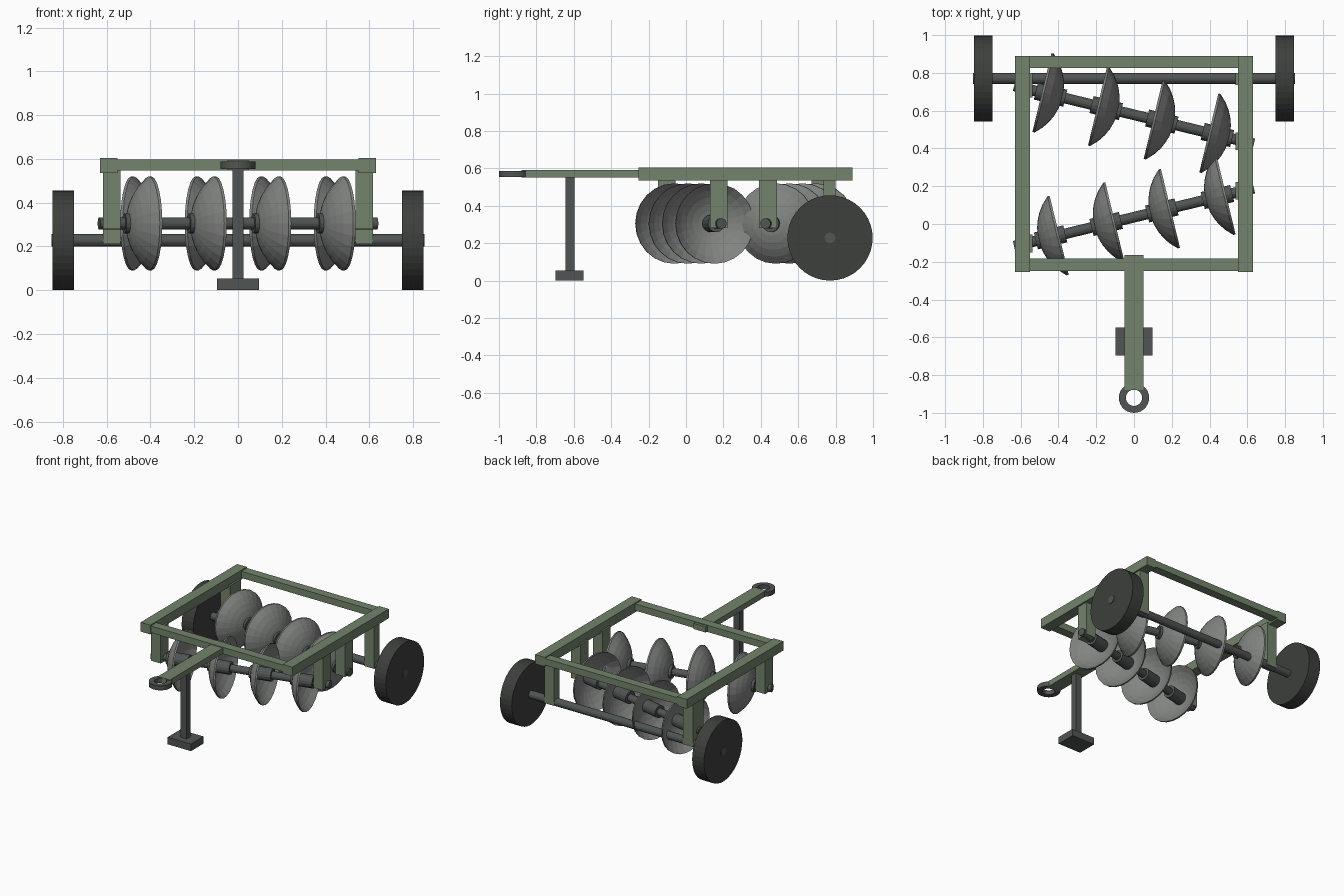
import bpy, bmesh, math
from mathutils import Matrix, Vector

if "Cube" in bpy.data.objects:
    bpy.data.objects.remove(bpy.data.objects["Cube"])


def material(name, rgb):
    m = bpy.data.materials.new(name)
    m.diffuse_color = (*rgb, 1)
    m.use_nodes = True
    m.node_tree.nodes["Principled BSDF"].inputs["Base Color"].default_value = m.diffuse_color
    return m


GREEN = material("green_paint", (0.17, 0.23, 0.15))
STEEL = material("disc_steel", (0.22, 0.23, 0.22))
IRON = material("dark_iron", (0.08, 0.09, 0.085))
RUBBER = material("rubber", (0.045, 0.05, 0.045))


def finish(name, bm, mat, matrix=None):
    bmesh.ops.recalc_face_normals(bm, faces=bm.faces[:])
    me = bpy.data.meshes.new(name)
    bm.to_mesh(me)
    bm.free()
    me.materials.append(mat)
    ob = bpy.data.objects.new(name, me)
    if matrix:
        ob.matrix_world = matrix
    bpy.context.collection.objects.link(ob)
    return ob


def box(name, x, y, z, mat):
    """Box from (min, max) pairs."""
    bm = bmesh.new()
    size = Vector((x[1] - x[0], y[1] - y[0], z[1] - z[0]))
    mid = Vector((x[0] + x[1], y[0] + y[1], z[0] + z[1])) / 2
    bmesh.ops.create_cube(bm, size=1, matrix=Matrix.Translation(mid) @ Matrix.Diagonal((*size, 1)))
    return finish(name, bm, mat)


def rod(name, radius, length, matrix, mat, sides):
    """Cylinder along the local x axis."""
    bm = bmesh.new()
    bmesh.ops.create_cone(bm, cap_ends=True, segments=sides, radius1=radius, radius2=radius,
                          depth=length, matrix=Matrix.Rotation(math.pi / 2, 4, 'Y'))
    return finish(name, bm, mat, matrix)


def lathe(name, profile, sides, matrix, mat):
    """Closed (radius, height) profile spun round the local z axis."""
    bm = bmesh.new()
    rings = []
    for i in range(sides):
        a = 2 * math.pi * i / sides
        rings.append([bm.verts.new((r * math.cos(a), r * math.sin(a), h)) for r, h in profile])
    n = len(profile)
    for i in range(sides):
        a, b = rings[i], rings[(i + 1) % sides]
        for j in range(n):
            k = (j + 1) % n
            bm.faces.new((a[j], b[j], b[k], a[k]))
    return finish(name, bm, mat, matrix)


# Frame
for side, s in (("left", -1), ("right", 1)):
    span = lambda a, b: tuple(sorted((s * a, s * b)))
    box(side + "_side_beam", span(0.55, 0.63), (-0.255, 0.89), (0.535, 0.605), GREEN)
    box(side + "_wheel_post", span(0.537, 0.617), (0.735, 0.80), (0.21, 0.55), GREEN)
box("front_cross_beam", (-0.58, 0.58), (-0.25, -0.183), (0.547, 0.597), GREEN)
box("rear_cross_beam", (-0.58, 0.58), (0.825, 0.89), (0.547, 0.597), GREEN)

# Drawbar, hitch ring and parking stand
box("drawbar", (-0.05, 0.05), (-0.88, -0.163), (0.55, 0.592), GREEN)
lathe("hitch_ring", [(0.043, -0.017), (0.08, -0.017), (0.08, 0.017), (0.043, 0.017)], 28,
      Matrix.Translation((0, -0.92, 0.57)), IRON)
box("stand_leg", (-0.025, 0.025), (-0.645, -0.597), (0.04, 0.56), IRON)
box("stand_foot", (-0.097, 0.097), (-0.697, -0.547), (0, 0.053), IRON)

# Transport wheels and axle
rod("wheel_axle", 0.029, 1.706, Matrix.Translation((0, 0.77, 0.228)), IRON, 16)
for side, s in (("left", -1), ("right", 1)):
    rod(side + "_wheel", 0.228, 0.098, Matrix.Translation((s * 0.799, 0.77, 0.228)), RUBBER, 40)

# Dished disc profile: spherical cap, rim at height 0 and dome upward
RIM, DEPTH, THICK, STEPS = 0.215, 0.10, 0.012, 5
R = (RIM ** 2 + DEPTH ** 2) / (2 * DEPTH)
radii = [0.03 + (RIM - 0.03) * i / STEPS for i in range(STEPS + 1)]
cap = [(r, math.sqrt(R * R - r * r) - (R - DEPTH)) for r in radii]
dish = cap + [(r, h - THICK) for r, h in reversed(cap)]

# Two angled disc gangs, dished in opposite directions
TILT = math.radians(13.6)
for gang, cy, tilt, dome in (("front", 0.036, TILT, -1), ("rear", 0.578, -TILT, 1)):
    base = Matrix.Translation((0, cy, 0.305)) @ Matrix.Rotation(tilt, 4, 'Z')
    rod(gang + "_gang_shaft", 0.028, 1.306, base, IRON, 14)
    for i in range(4):
        at = base @ Matrix.Translation(((i - 1.5) * 0.303, 0, 0))
        rod(f"{gang}_hub_{i + 1}", 0.046, 0.16, at, IRON, 16)
        lathe(f"{gang}_disc_{i + 1}", dish, 24,
              at @ Matrix.Translation((-dome * 0.035, 0, 0))
              @ Matrix.Rotation(dome * math.pi / 2, 4, 'Y'), STEEL)
    for side, s in (("left", -1), ("right", 1)):
        y = cy + s * 0.577 * math.tan(tilt)
        box(f"{gang}_{side}_hanger", tuple(sorted((s * 0.537, s * 0.617))),
            (y - 0.047, y + 0.047), (0.28, 0.55), GREEN)
